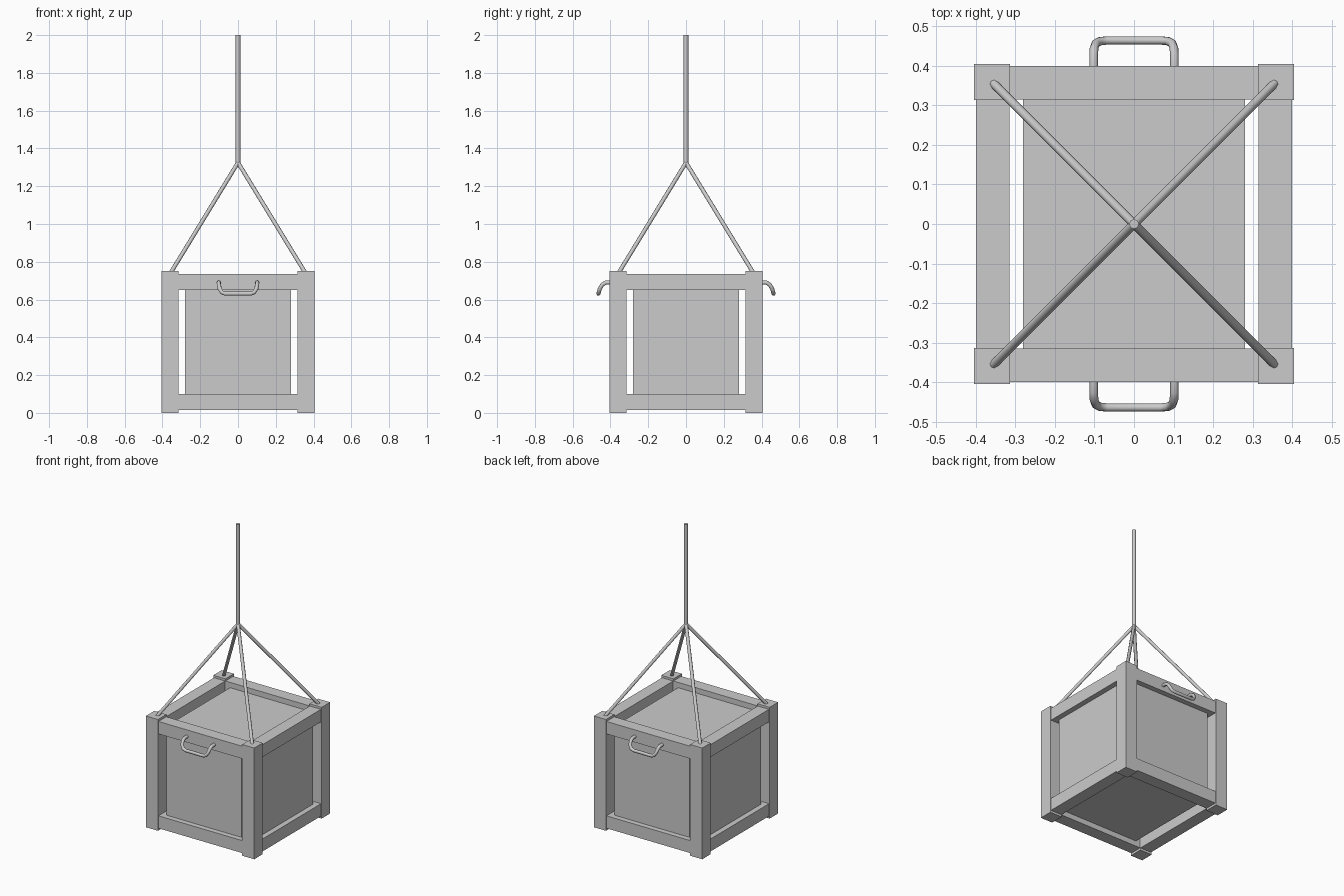
import bpy
from mathutils import Vector
from math import radians

cube = bpy.data.objects.get("Cube")
if cube:
    bpy.data.objects.remove(cube, do_unlink=True)

grey = bpy.data.materials.new("plain grey")
grey.use_nodes = True
colour = (0.6, 0.6, 0.6, 1)
grey.diffuse_color = colour
grey.node_tree.nodes["Principled BSDF"].inputs["Base Color"].default_value = colour


def box(name, centre, size):
    bpy.ops.mesh.primitive_cube_add(size=1, location=centre)
    ob = bpy.context.object
    ob.name = name
    ob.scale = size
    bpy.ops.object.transform_apply(location=False, rotation=False, scale=True)
    ob.data.materials.append(grey)
    return ob


def tube(name, points, radius):
    curve = bpy.data.curves.new(name, "CURVE")
    curve.dimensions = "3D"
    curve.bevel_depth = radius
    curve.bevel_resolution = 2
    curve.use_fill_caps = True
    spline = curve.splines.new("POLY")
    spline.points.add(len(points) - 1)
    for p, co in zip(spline.points, points):
        p.co = (*co, 1)
    ob = bpy.data.objects.new(name, curve)
    bpy.context.collection.objects.link(ob)
    bpy.ops.object.select_all(action="DESELECT")
    ob.select_set(True)
    bpy.context.view_layer.objects.active = ob
    bpy.ops.object.convert(target="MESH")
    ob = bpy.context.object
    ob.data.materials.clear()
    ob.data.materials.append(grey)
    bpy.ops.object.shade_smooth_by_angle(angle=radians(50))
    return ob


HEIGHT, MID = 0.75, 0.375
POST, RAIL = 0.09, 0.084
POST_AT, RAIL_AT = 0.359, 0.357     # centre distances from the axis
RAIL_UP = 0.318                     # rail and lid distance from mid height
OPEN, PANEL, THIN = 0.63, 0.56, 0.012
apex = Vector((0, 0, 1.325))

# Corner posts with a sling rope running up from each
for sx in (-1, 1):
    for sy in (-1, 1):
        box("corner_post", (sx * POST_AT, sy * POST_AT, MID), (POST, POST, HEIGHT))
        tube("sling_rope", [(sx * 0.356, sy * 0.356, 0.742), apex], 0.011)

# Hoisting rope
tube("hoist_rope", [apex - Vector((0, 0, 0.01)), (0, 0, 2)], 0.0125)

for s in (-1, 1):
    # Top and bottom rails on all four sides
    for up in (-1, 1):
        z = MID + up * RAIL_UP
        box("front_back_rail", (0, s * RAIL_AT, z), (OPEN, RAIL, RAIL))
        box("side_rail", (s * RAIL_AT, 0, z), (RAIL, OPEN, RAIL))

    # Thin panels set in the middle of the rails, leaving slits by the posts
    box("front_back_panel", (0, s * RAIL_AT, MID), (PANEL, THIN, PANEL))
    box("side_panel", (s * RAIL_AT, 0, MID), (THIN, PANEL, PANEL))
    box("lid_floor_panel", (0, 0, MID + s * RAIL_UP), (PANEL, OPEN, THIN))

    # Drooping carry handle on the front and back
    half = [(0.102, 0.39, 0.69), (0.102, 0.425, 0.69), (0.101, 0.444, 0.678),
            (0.097, 0.456, 0.657), (0.086, 0.462, 0.638), (0.068, 0.464, 0.631)]
    path = half + [(-x, y, z) for x, y, z in reversed(half)]
    tube("carry_handle", [(x, s * y, z) for x, y, z in path], 0.011)
